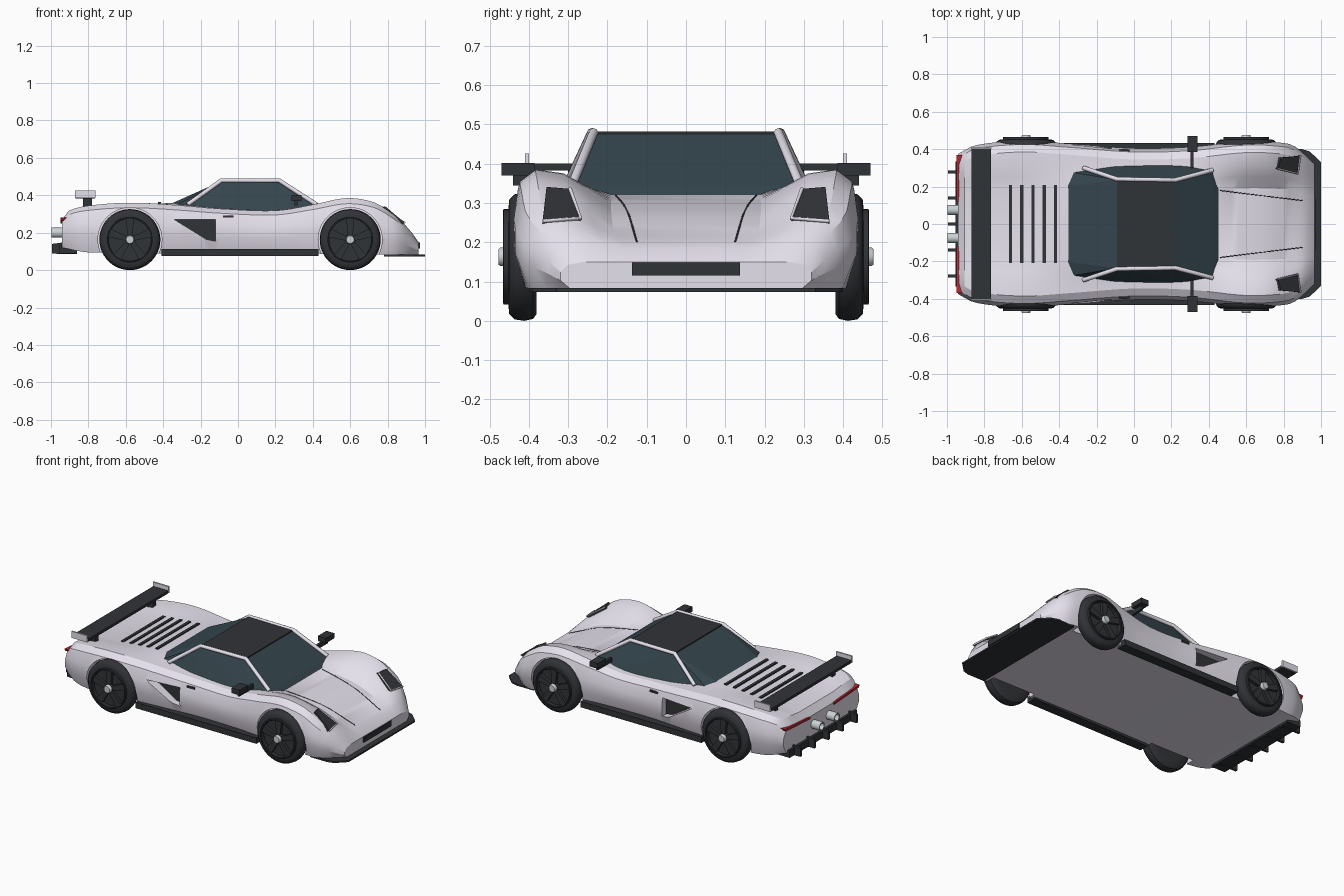
import bpy, bmesh, math
from mathutils import Vector
from mathutils.bvhtree import BVHTree

if "Cube" in bpy.data.objects:
    bpy.data.objects.remove(bpy.data.objects["Cube"])


def mat(name, r, g, b):
    m = bpy.data.materials.new(name)
    m.diffuse_color = (r, g, b, 1)
    m.use_nodes = True
    m.node_tree.nodes["Principled BSDF"].inputs["Base Color"].default_value = m.diffuse_color
    return m


PAINT = mat("paint", .78, .75, .84)
DARK = mat("dark_trim", .03, .033, .038)
GLASS = mat("tinted_glass", .035, .06, .075)
METAL = mat("metal", .6, .65, .66)
RED = mat("tail_red", .5, .02, .03)


def finish(name, bm, m, smooth=None):
    bmesh.ops.recalc_face_normals(bm, faces=bm.faces)
    me = bpy.data.meshes.new(name)
    bm.to_mesh(me)
    bm.free()
    ob = bpy.data.objects.new(name, me)
    bpy.context.collection.objects.link(ob)
    me.materials.append(m)
    if smooth:
        shade(ob, smooth)
    return ob


def shade(ob, deg):
    bpy.ops.object.select_all(action='DESELECT')
    ob.select_set(True)
    bpy.context.view_layer.objects.active = ob
    bpy.ops.object.shade_smooth_by_angle(angle=math.radians(deg))


def loft(name, rings, m, smooth=30):
    bm = bmesh.new()
    vs = [[bm.verts.new(p) for p in r] for r in rings]
    n = len(rings[0])
    for a, b in zip(vs, vs[1:]):
        for i in range(n):
            bm.faces.new((a[i], a[(i + 1) % n], b[(i + 1) % n], b[i]))
    bm.faces.new(vs[0])
    bm.faces.new(vs[-1])
    return finish(name, bm, m, smooth)


def box(name, x, y, z, m):
    return loft(name, [[(a, y[0], z[0]), (a, y[1], z[0]), (a, y[1], z[1]), (a, y[0], z[1])] for a in x], m, None)


def lathe(name, profile, cx, cz, side, m, n=40):
    rings = [[(cx + r * math.cos(2 * math.pi * i / n), side * y, cz + r * math.sin(2 * math.pi * i / n))
              for i in range(n)] for r, y in profile]
    return loft(name, rings, m, 40)


def tube(name, pts, r, m, cyclic=False):
    cu = bpy.data.curves.new(name, 'CURVE')
    cu.dimensions, cu.bevel_depth, cu.bevel_resolution = '3D', r, 2
    cu.use_fill_caps = True
    sp = cu.splines.new('POLY')
    sp.points.add(len(pts) - 1)
    for q, p in zip(sp.points, pts):
        q.co = (*p, 1)
    sp.use_cyclic_u = cyclic
    cu.materials.append(m)
    ob = bpy.data.objects.new(name, cu)
    bpy.context.collection.objects.link(ob)


def curve(*p):
    # smooth interpolation through (x, value) control points
    def slope(i):
        a, b = p[max(i - 1, 0)], p[min(i + 1, len(p) - 1)]
        return (b[1] - a[1]) / (b[0] - a[0])

    def f(x):
        i = max(k for k in range(len(p) - 1) if k == 0 or p[k][0] <= x)
        h = p[i + 1][0] - p[i][0]
        t = (x - p[i][0]) / h
        return ((2*t**3 - 3*t*t + 1) * p[i][1] + (t**3 - 2*t*t + t) * h * slope(i)
                + (3*t*t - 2*t**3) * p[i + 1][1] + (t**3 - t*t) * h * slope(i + 1))
    return f


# body: lofted from four guide curves
crest = curve((-.94, .27), (-.9, .32), (-.75, .35), (-.55, .36), (-.3, .345), (-.1, .328), (.2, .318),
              (.4, .35), (.58, .385), (.72, .365), (.8, .32), (.88, .255), (.93, .20), (.965, .15))
centre = curve((-.94, .26), (-.9, .305), (-.6, .342), (-.37, .358), (-.1, .35), (.3, .33), (.45, .32),
               (.7, .28), (.85, .222), (.93, .185), (.965, .15))
flank = curve((-.94, .375), (-.85, .42), (-.6, .445), (-.35, .43), (0, .405), (.3, .412), (.6, .442),
              (.78, .435), (.86, .415), (.965, .32))
belly = curve((-.94, .12), (-.8, .095), (0, .09), (.7, .085), (.965, .078))


def section(x):
    c, z0, s, b = crest(x), centre(x), flank(x), belly(x)
    k, h, d = s / .44, c - b, c - z0
    half = [(.19 * k, z0), (.25 * k, z0 + .45 * d), (.31 * k, z0 + .88 * d), (s - .06, c),
            (s - .02, c - .1 * h), (s, c - .36 * h), (s, c - .65 * h), (s - .03, b)]
    return [(x, y, z) for y, z in half] + [(x, -y, z) for y, z in reversed(half)]


N = 56
body = loft("body", [section(-.94 + 1.905 * i / N) for i in range(N + 1)], PAINT, None)
bvh = BVHTree.FromPolygons([v.co for v in body.data.vertices], [p.vertices for p in body.data.polygons])


def hit(p, d):
    return bvh.ray_cast(Vector(p), Vector(d))[0]


# wheel arches and side intakes are cut out of the body
WHEELS = [(-.578, "rear"), (.6, "front")]
R = .163
cutters = []
for s in (1, -1):
    for cx, _ in WHEELS:
        cutters.append(lathe("arch_cutter", [(.171, .35), (.171, .6)], cx, R, s, DARK, 48))
    tri = [(-.34, .27), (-.12, .27), (-.12, .155), (-.17, .165)]
    cutters.append(loft("intake_cutter", [[(x, s * y, z) for x, z in tri] for y in (.36, .6)], DARK, None))
    loft("side_intake", [[(x, s * y, z) for x, z in tri] for y in (.355, .368)], DARK, None)
bpy.context.view_layer.objects.active = body
for c in cutters:
    mod = body.modifiers.new("cut", 'BOOLEAN')
    mod.operation, mod.object, mod.solver = 'DIFFERENCE', c, 'EXACT'
    bpy.ops.object.modifier_apply(modifier=mod.name)
    bpy.data.objects.remove(c)
shade(body, 25)

# cabin glass as a hull, with roof panel and pillars
bm = bmesh.new()
for x, y, z in [(-.09, .235, .475), (.22, .23, .475), (-.38, .2, .345), (-.35, .28, .335), (-.1, .315, .315),
                (.3, .315, .312), (.42, .285, .345), (.458, .18, .315)]:
    for s in (1, -1):
        bm.verts.new((x, s * y, z))
bmesh.ops.convex_hull(bm, input=bm.verts)
finish("cabin_glass", bm, GLASS)
box("roof_panel", (-.09, .22), (-.235, .235), (.465, .482), DARK)
for s in (1, -1):
    tube("roof_rail", [(-.27, s * .3, .35), (-.09, s * .24, .479), (.22, s * .235, .479), (.42, s * .288, .35)],
         .012, PAINT)
    # mirrors, sills and door handles
    box("mirror_arm", (.303, .318), (s * .3, s * .44), (.345, .37), DARK)
    box("mirror", (.285, .34), (s * .385, s * .47), (.37, .402), DARK)
    box("sill", (-.41, .43), (s * .37, s * .432), (.075, .112), DARK)
    hy = abs(hit((-.05, s, .285), (0, -s, 0)).y)
    box("door_handle", (-.08, -.025), (s * (hy - .01), s * (hy + .006)), (.28, .292), DARK)
    # headlights follow the fender slope
    q = [hit((2, s * y, z), (-1, 0, 0)) + Vector((.014, 0, .006))
         for y, z in [(.355, .335), (.295, .33), (.268, .255), (.365, .248)]]
    loft("headlight", [[p - Vector((.04, 0, .02)) for p in q], q], DARK, None)
    tube("headlight_trim", [q[1], q[2], q[3]], .005, PAINT)
    # hood shut lines
    tube("hood_line", [hit((x, s * (.18 - .055 * (x - .45) / .45), 2), (0, 0, -1))
                       for x in (.46, .55, .64, .73, .82, .9)], .0025, DARK)

# front splitter and grille
pts = [(.78, .40), (.9, .40), (.94, .388), (1.0, .33)]
pts += [(x, -y) for x, y in reversed(pts)]
loft("splitter", [[(x, y, z) for x, y in pts] for z in (.074, .084)], DARK, None)
box("grille", (.94, .972), (-.137, .137), (.115, .148), DARK)

# engine deck louvres
for i in range(5):
    x = -.66 + i * .06
    box("louvre", (x - .009, x + .009), (-.208, .208), (centre(x) - .02, centre(x) + .007), DARK)

# rear wing
box("wing", (-.87, -.765), (-.4, .4), (.383, .4), DARK)
for s in (1, -1):
    box("wing_end_plate", (-.872, -.762), (s * .4, s * .41), (.385, .426), PAINT)
    box("wing_support", (-.83, -.78), (s * .27, s * .3), (.31, .387), DARK)
    # tail lights and exhausts
    loft("tail_light", [[(x, s * y, z) for y, z in ((.12, .25), (.36, .264), (.37, .28), (.12, .262))]
                        for x in (-.9, -.948)], RED, None)
    rings = [(.027, -.9), (.027, -.998), (.02, -.998), (.02, -.96)]
    loft("exhaust", [[(x, s * .075 + r * math.cos(a * math.pi / 12), .2 + r * math.sin(a * math.pi / 12))
                      for a in range(24)] for r, x in rings], METAL, 40)

# diffuser with fins
box("diffuser", (-.955, -.86), (-.335, .335), (.09, .135), DARK)
for i in range(-2, 3):
    fin = [(-.86, .085), (-.995, .088), (-.995, .14), (-.92, .15), (-.86, .13)]
    loft("diffuser_fin", [[(x, i * .139 + d, z) for x, z in fin] for d in (-.007, .007)], DARK, None)

# wheels
for cx, end in WHEELS:
    for s in (1, -1):
        lathe(end + "_tyre", [(.1, .38), (.145, .38), (.158, .389), (.163, .412), (.159, .437), (.145, .45),
                              (.122, .452), (.116, .425)], cx, R, s, DARK, 48)
        lathe(end + "_rim", [(.122, .44), (.122, .464), (.117, .466), (.112, .464), (.112, .43)], cx, R, s, DARK)
        lathe(end + "_hub", [(.024, .42), (.024, .472), (.02, .477)], cx, R, s, METAL, 20)
        box(end + "_caliper", (cx - .088, cx - .055), (s * .42, s * .434), (R - .02, R + .045), METAL)
        for i in range(5):
            a = math.pi / 2 + i * math.tau / 5
            u, v = Vector((math.cos(a), 0, math.sin(a))), Vector((-math.sin(a), 0, math.cos(a)))
            loft(end + "_spoke", [[Vector((cx, s * y, R)) + u * r + v * w
                                   for y, w in ((.425, -k), (.458, -k), (.458, k), (.425, k))]
                                  for r, k in ((.01, .012), (.116, .022))], DARK, None)
